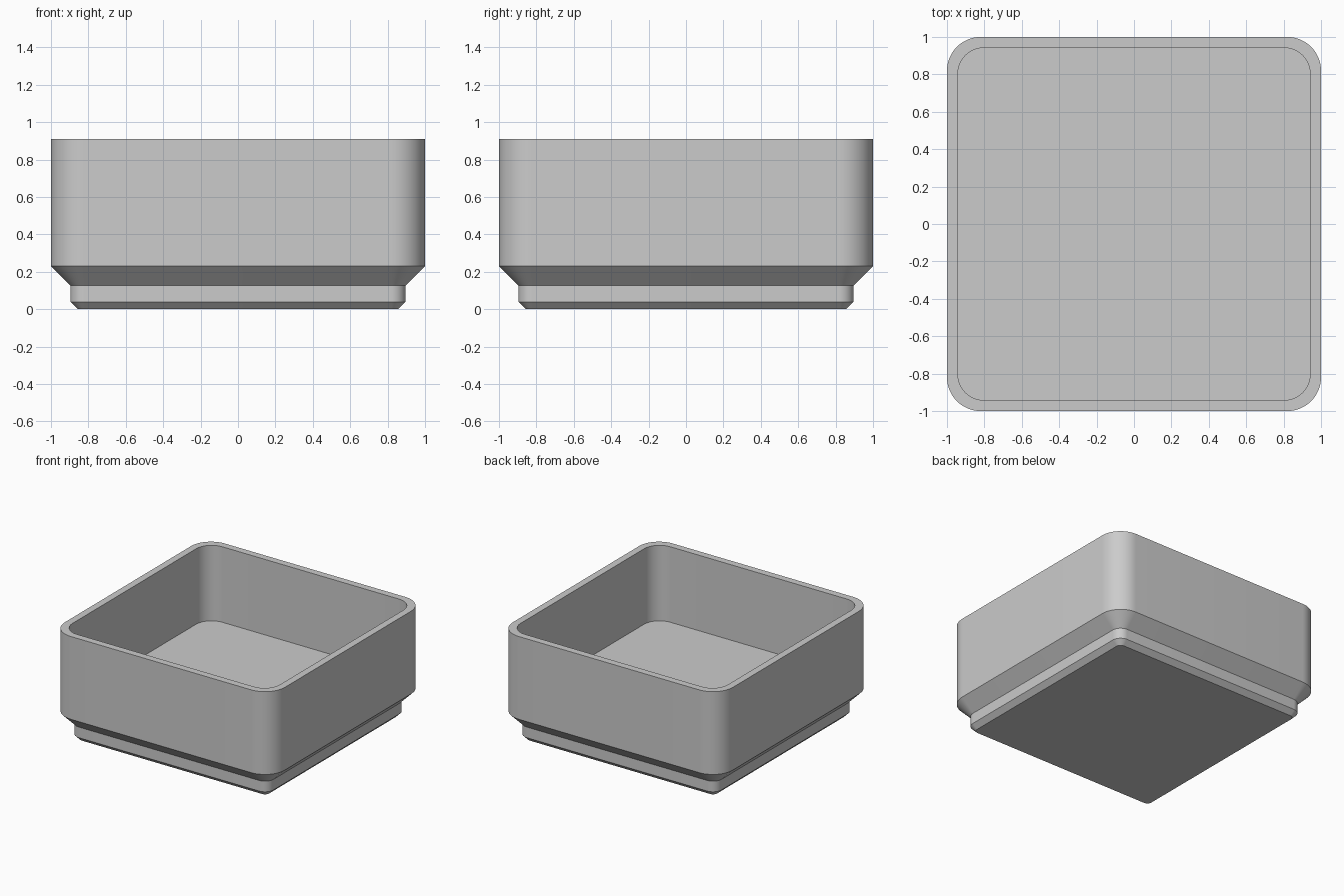
import bpy
import bmesh
import math

cube = bpy.data.objects.get("Cube")
if cube:
    bpy.data.objects.remove(cube, do_unlink=True)

grey = bpy.data.materials.new("Plain grey")
grey.use_nodes = True
colour = (0.6, 0.6, 0.6, 1)
grey.diffuse_color = colour
grey.node_tree.nodes["Principled BSDF"].inputs["Base Color"].default_value = colour

SEGMENTS = 16  # per rounded corner


def rounded_ring(bm, half, radius, z):
    """Vertices of a rounded square, counter-clockwise."""
    ring = []
    c = half - radius
    for corner, (sx, sy) in enumerate([(1, 1), (-1, 1), (-1, -1), (1, -1)]):
        for i in range(SEGMENTS + 1):
            a = math.pi / 2 * (corner + i / SEGMENTS)
            ring.append(bm.verts.new((sx * c + radius * math.cos(a),
                                      sy * c + radius * math.sin(a), z)))
    return ring


# Half width, corner radius and height: up the outside, over the rim, down to the floor
profile = [
    (0.857, 0.038, 0.0),
    (0.896, 0.077, 0.039),
    (0.896, 0.077, 0.126),
    (1.0, 0.181, 0.23),
    (1.0, 0.181, 0.91),
    (0.942, 0.14, 0.91),
    (0.942, 0.14, 0.29),
]

# Open bin with stepped foot
bm = bmesh.new()
rings = [rounded_ring(bm, *p) for p in profile]
for low, high in zip(rings, rings[1:]):
    n = len(low)
    for i in range(n):
        j = (i + 1) % n
        bm.faces.new((low[i], low[j], high[j], high[i]))
bm.faces.new(rings[0][::-1])   # underside
bm.faces.new(rings[-1])        # inner floor

mesh = bpy.data.meshes.new("storage_bin")
bm.to_mesh(mesh)
bm.free()
mesh.materials.append(grey)
storage_bin = bpy.data.objects.new("storage_bin", mesh)
bpy.context.collection.objects.link(storage_bin)

bpy.ops.object.select_all(action='DESELECT')
storage_bin.select_set(True)
bpy.context.view_layer.objects.active = storage_bin
bpy.ops.object.shade_smooth_by_angle(angle=math.radians(30))
